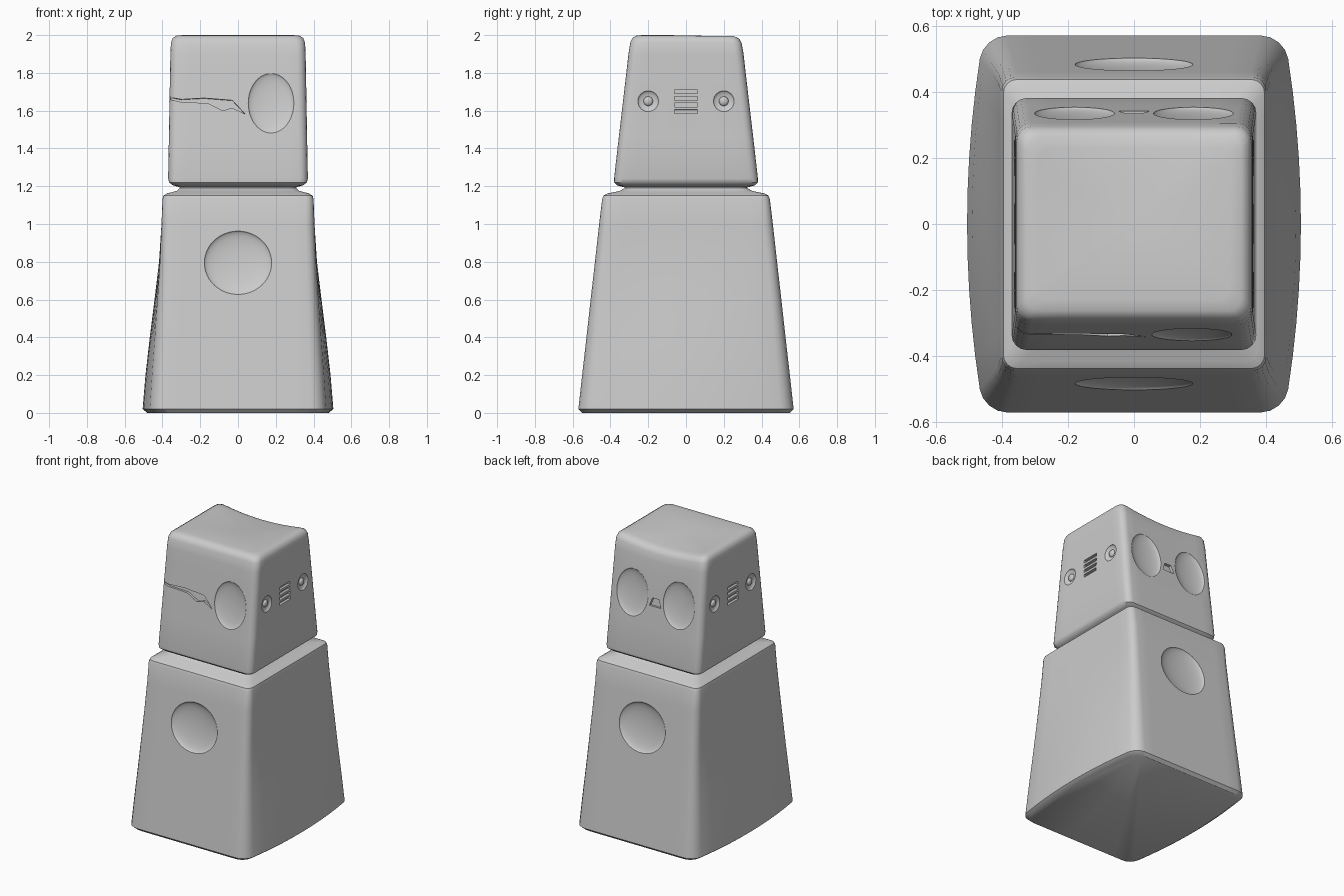
import bpy, bmesh
from math import cos, sin, pi, radians
from mathutils import Matrix, Vector

if "Cube" in bpy.data.objects:
    bpy.data.objects.remove(bpy.data.objects["Cube"])


def ring(hx, hy, r, bulge, n=10, arc=4):
    """Rounded rectangle whose x sides can swell outward."""
    pts = []
    corners = [(1, 1, 0), (-1, 1, 90), (-1, -1, 180), (1, -1, 270)]
    arcs = []
    for sx, sy, a0 in corners:
        arcs.append([Vector((sx * (hx - r) + r * cos(radians(a0 + 90 * i / arc)),
                             sy * (hy - r) + r * sin(radians(a0 + 90 * i / arc))))
                     for i in range(arc + 1)])
    for k in range(4):
        pts += arcs[k]
        a, b = arcs[k][-1], arcs[(k + 1) % 4][0]
        pts += [a.lerp(b, i / n) for i in range(1, n)]
    for p in pts:
        p.x += (1 if p.x > 0 else -1) * bulge * (1 - (p.y / hy) ** 2) * min(1, abs(p.x) / (hx - r))
    return pts


def loft(name, rings, dip=0.0):
    """Skin stacked rings (z, half x, half y, corner radius, bulge, y shift)."""
    bm = bmesh.new()
    loops = []
    for z, hx, hy, r, bulge, dy in rings:
        loop = []
        for p in ring(hx, hy, r, bulge):
            y = p.y + dy
            # hollow in the rear top edge
            w = max(0, 1 - (p.x / 0.33) ** 2) * max(0, min(1, (y + 0.1) / 0.4)) * max(0, (z - 1.8) / 0.2)
            loop.append(bm.verts.new((p.x, y, z - dip * w)))
        loops.append(loop)
    m = len(loops[0])
    for a, b in zip(loops, loops[1:]):
        for i in range(m):
            bm.faces.new((a[i], a[(i + 1) % m], b[(i + 1) % m], b[i]))
    bm.faces.new(loops[0][::-1])
    bm.faces.new(loops[-1])
    bmesh.ops.recalc_face_normals(bm, faces=bm.faces)
    me = bpy.data.meshes.new(name)
    bm.to_mesh(me)
    bm.free()
    ob = bpy.data.objects.new(name, me)
    bpy.context.collection.objects.link(ob)
    return ob


def placement(loc, turn, tilt=0):
    """Local -y faces outward; turn about z, lean back by tilt."""
    return (Matrix.Translation(loc) @ Matrix.Rotation(radians(turn), 4, 'Z')
            @ Matrix.Rotation(radians(-tilt), 4, 'X'))


def add_ball(bm, mat, rx, ry, rz):
    bmesh.ops.create_uvsphere(bm, u_segments=40, v_segments=24, radius=1,
                              matrix=mat @ Matrix.Diagonal((rx, ry, rz, 1)))


def add_prism(bm, mat, outline, depth, outer=0.06):
    front = [bm.verts.new(mat @ Vector((x, -outer, z))) for x, z in outline]
    back = [bm.verts.new(mat @ Vector((x, depth, z))) for x, z in outline]
    n = len(outline)
    faces = [bm.faces.new(front), bm.faces.new(back[::-1])]
    for i in range(n):
        faces.append(bm.faces.new((front[i], back[i], back[(i + 1) % n], front[(i + 1) % n])))
    bmesh.ops.recalc_face_normals(bm, faces=faces)


def carve(ob, bm):
    """Subtract the collected cutter shapes, then smooth the result."""
    me = bpy.data.meshes.new("cutter")
    bm.to_mesh(me)
    bm.free()
    cut = bpy.data.objects.new("cutter", me)
    cut.hide_render = True
    bpy.context.collection.objects.link(cut)
    mod = ob.modifiers.new("carve", 'BOOLEAN')
    mod.operation, mod.solver, mod.object = 'DIFFERENCE', 'EXACT', cut
    bpy.ops.object.select_all(action='DESELECT')
    bpy.context.view_layer.objects.active = ob
    ob.select_set(True)
    bpy.ops.object.modifier_apply(modifier=mod.name)
    bpy.data.objects.remove(cut)
    bpy.ops.object.shade_smooth_by_angle(angle=radians(40))


# Body: tapered block with swelling sides, ending in the neck
body = loft("body", [
    (0.0, 0.43, 0.55, 0.06, 0.05, 0), (0.02, 0.455, 0.57, 0.07, 0.05, 0),
    (0.2, 0.445, 0.55, 0.065, 0.045, 0), (0.4, 0.433, 0.527, 0.06, 0.034, 0),
    (0.6, 0.422, 0.505, 0.055, 0.02, 0), (0.8, 0.412, 0.482, 0.05, 0.006, 0),
    (1.0, 0.405, 0.46, 0.05, 0, 0), (1.13, 0.40, 0.444, 0.04, 0, 0),
    (1.15, 0.395, 0.437, 0.04, 0, 0), (1.162, 0.375, 0.415, 0.04, 0, 0),
    (1.175, 0.325, 0.35, 0.04, 0, 0), (1.19, 0.31, 0.325, 0.04, 0, 0),
    (1.24, 0.31, 0.325, 0.04, 0, 0)])
cuts = bmesh.new()
for turn, s in ((0, -1), (180, 1)):
    add_ball(cuts, placement((0, s * 0.487, 0.795), turn, 6.5), 0.18, 0.035, 0.17)
carve(body, cuts)

# Head: smaller tapered block with a dip in the rear top edge
head = loft("head", [
    (1.195, 0.31, 0.33, 0.04, 0, 0), (1.205, 0.345, 0.365, 0.04, 0, 0),
    (1.22, 0.365, 0.38, 0.04, 0, 0), (1.24, 0.37, 0.381, 0.045, 0, 0),
    (1.45, 0.366, 0.357, 0.045, 0, 0), (1.8, 0.36, 0.316, 0.045, 0, 0),
    (1.9, 0.358, 0.305, 0.045, 0, 0), (1.96, 0.355, 0.295, 0.045, 0, 0),
    (1.985, 0.345, 0.283, 0.045, 0, 0), (1.997, 0.325, 0.263, 0.04, 0, 0),
    (2.0, 0.29, 0.23, 0.04, 0, 0), (2.0, 0.15, 0.12, 0.03, 0, 0),
    (2.0, 0.04, 0.04, 0.02, 0, 0)], dip=0.035)
cuts = bmesh.new()
# Eyes: one on the front, two on the back
for x, s, turn in ((0.175, -1, 0), (-0.18, 1, 180), (0.18, 1, 180)):
    add_ball(cuts, placement((x, s * 0.338, 1.64), turn, 6.6), 0.122, 0.026, 0.16)
# Winking lid crease and snout on the front
add_prism(cuts, placement((0, -0.335, 1.64), 0, 6.6),
          [(-0.4, 0.04), (-0.3, 0.02), (-0.18, 0.027), (-0.03, 0.015), (0.04, -0.06),
           (-0.03, -0.025), (-0.08, -0.04), (-0.16, 0.0), (-0.3, 0.005), (-0.4, 0.03)], 0.02)
# Small snout on the back
add_prism(cuts, placement((0, 0.335, 1.64), 180, 6.6),
          [(-0.045, -0.055), (0.045, -0.055), (0.025, 0.0), (-0.025, 0.0)], 0.02)
# Side details: two round cups and four slots on each side
for s, turn in ((1, 90), (-1, -90)):
    for y in (-0.2, 0.2):
        add_ball(cuts, placement((s * 0.364, y, 1.65), turn, 1.4), 0.055, 0.018, 0.055)
    for z in (1.595, 1.63, 1.665, 1.7):
        add_prism(cuts, placement((s * 0.364, 0, z), turn, 1.4),
                  [(-0.06, -0.01), (0.06, -0.01), (0.06, 0.01), (-0.06, 0.01)], 0.02)
carve(head, cuts)

# Knobs inside the side cups
for s, side in ((1, "right"), (-1, "left")):
    for y, end in ((-0.2, "front"), (0.2, "back")):
        bm = bmesh.new()
        bmesh.ops.create_uvsphere(bm, u_segments=16, v_segments=10, radius=1,
                                  matrix=Matrix.Translation((s * 0.35, y, 1.65))
                                  @ Matrix.Diagonal((0.014, 0.025, 0.025, 1)))
        for f in bm.faces:
            f.smooth = True
        me = bpy.data.meshes.new("knob")
        bm.to_mesh(me)
        bm.free()
        bpy.context.collection.objects.link(bpy.data.objects.new(f"knob_{side}_{end}", me))
